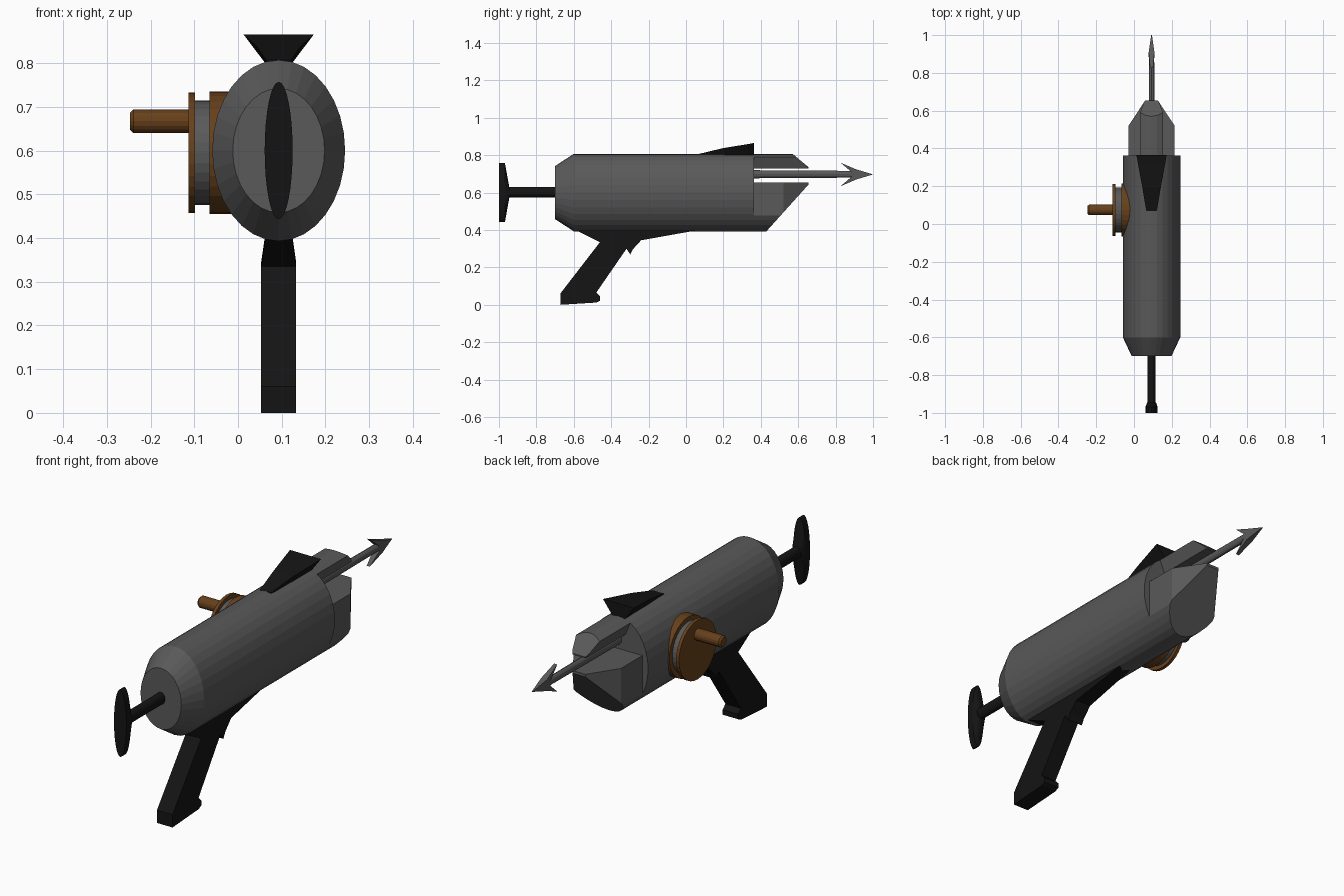
import bpy, bmesh, math
from mathutils import Vector

if "Cube" in bpy.data.objects:
    bpy.data.objects.remove(bpy.data.objects["Cube"])

CX = 0.093  # centre line of the gun


def material(name, rgb):
    m = bpy.data.materials.new(name)
    m.diffuse_color = (*rgb, 1)
    m.use_nodes = True
    m.node_tree.nodes["Principled BSDF"].inputs["Base Color"].default_value = m.diffuse_color
    return m


BLACK = material("black_grip", (0.007, 0.007, 0.007))
WOOD = material("brown_reel", (0.135, 0.052, 0.011))
METAL = material("dark_grey_metal", (0.1, 0.1, 0.1))


def finish(bm, name, mat=METAL):
    bmesh.ops.recalc_face_normals(bm, faces=bm.faces)
    me = bpy.data.meshes.new(name)
    bm.to_mesh(me)
    bm.free()
    ob = bpy.data.objects.new(name, me)
    bpy.context.collection.objects.link(ob)
    me.materials.append(mat)
    return ob


def loft(rings, place, n=32):
    """Capped tube through elliptical rings (position, radius_a, radius_b)."""
    bm = bmesh.new()
    loops = []
    for p, ra, rb in rings:
        angles = [2 * math.pi * i / n for i in range(n)]
        loops.append([bm.verts.new(place(p, ra * math.cos(a), rb * math.sin(a)))
                      for a in angles])
    for lo, hi in zip(loops, loops[1:]):
        for i in range(n):
            j = (i + 1) % n
            bm.faces.new((lo[i], lo[j], hi[j], hi[i]))
    bm.faces.new(loops[0])
    bm.faces.new(loops[-1])
    return bm


def along_y(z):
    return lambda p, a, b: (CX + a, p, z + b)


def along_x(y, z):
    return lambda p, a, b: (p, y + a, z + b)


def plate(profile, half_width):
    """Extrude a (y, z) profile across x; half_width(y, z) sets the thickness."""
    bm = bmesh.new()
    sides = [[bm.verts.new((CX + s * half_width(y, z), y, z)) for y, z in profile]
             for s in (-1, 1)]
    bm.faces.new(sides[0])
    bm.faces.new(sides[1])
    n = len(profile)
    for i in range(n):
        j = (i + 1) % n
        bm.faces.new((sides[0][i], sides[0][j], sides[1][j], sides[1][i]))
    return bm


def cut(bm, co, no):
    """Remove everything on the normal side of a plane and cap the hole."""
    geom = bm.verts[:] + bm.edges[:] + bm.faces[:]
    res = bmesh.ops.bisect_plane(bm, geom=geom, plane_co=Vector(co),
                                 plane_no=Vector(no), clear_outer=True, dist=1e-5)
    edges = [e for e in res["geom_cut"] if isinstance(e, bmesh.types.BMEdge)]
    if edges:
        bmesh.ops.holes_fill(bm, edges=[e for e in edges if e.is_boundary])


# Main barrel with tapered rear
finish(loft([(-0.70, 0.105, 0.142), (-0.60, 0.152, 0.207), (0.363, 0.152, 0.207)],
            along_y(0.6)), "barrel")


# Nose halves, carved from the barrel section with a slot between them
def nose_blank():
    bm = loft([(0.35, 0.152, 0.207), (0.655, 0.152, 0.207)], along_y(0.6))
    for s in (-1, 1):
        cut(bm, (CX + s * 0.122, 0.52, 0.6), (s, 0, 0))
        cut(bm, (CX + s * 0.122, 0.52, 0.6), (s * 0.135, 0.089, 0))
    return bm


lower = nose_blank()
cut(lower, (CX, 0.5, 0.655), (0, 0, 1))
cut(lower, (CX, 0.43, 0.393), (0, 0.25, -0.225))
finish(lower, "lower_nose")

upper = nose_blank()
cut(upper, (CX, 0.5, 0.73), (0, 0, -1))
cut(upper, (CX, 0.57, 0.807), (0, 0.067, 0.08))
for s in (-1, 1):
    cut(upper, (CX + s * 0.06, 0.5, 0.79), (s * 0.06, 0, -0.025))
finish(upper, "upper_nose")

# Harpoon shaft and barbed head
finish(loft([(0.3, 0.016, 0.022), (0.92, 0.014, 0.018)], along_y(0.698), 12),
       "harpoon_shaft")
head = [(1.0, 0.697), (0.91, 0.724), (0.826, 0.76), (0.885, 0.71), (0.885, 0.684),
        (0.826, 0.634), (0.91, 0.67)]
finish(plate(head, lambda y, z: 0.002 if y > 0.95 else (0.015 if y > 0.85 else 0.008)),
       "harpoon_head")

# Rear plunger: rod and tall oval knob
finish(loft([(-0.96, 0.022, 0.028), (-0.69, 0.022, 0.028)], along_y(0.603), 16),
       "plunger_rod", BLACK)
finish(loft([(-1.0, 0.032, 0.157), (-0.968, 0.032, 0.157), (-0.945, 0.024, 0.03)],
            along_y(0.6)), "plunger_knob", BLACK)

# Flared sight on top
sight = bmesh.new()
sections = []
for y, top, w in ((0.07, 0.807, 0.028), (0.2, 0.838, 0.05), (0.33, 0.859, 0.074),
                  (0.364, 0.865, 0.08)):
    sections.append([sight.verts.new((CX + x, y, z)) for x, z in
                     ((-0.027, 0.795), (0.027, 0.795), (w, top), (-w, top))])
for a, b in zip(sections, sections[1:]):
    for i in range(4):
        j = (i + 1) % 4
        sight.faces.new((a[i], a[j], b[j], b[i]))
sight.faces.new(sections[0])
sight.faces.new(sections[-1])
finish(sight, "sight", BLACK)

# Pistol grip with mount and trigger
grip = [(-0.61, 0.41), (-0.46, 0.335), (-0.672, 0.06), (-0.672, 0.0), (-0.48, 0.012),
        (-0.46, 0.022), (-0.46, 0.045), (-0.48, 0.065), (-0.318, 0.30),
        (-0.298, 0.27), (-0.283, 0.298), (-0.24, 0.345), (0.08, 0.402), (0.0, 0.42),
        (-0.55, 0.42)]
finish(plate(grip, lambda y, z: 0.029 if z > 0.38 else 0.04), "grip", BLACK)

# Side reel: wooden flanges, grey spool and crank handle
reel = along_x(0.075, 0.595)
finish(loft([(-0.065, 0.14, 0.14), (0.02, 0.14, 0.14)], reel), "reel_base", WOOD)
finish(loft([(-0.1, 0.119, 0.119), (-0.06, 0.119, 0.119)], reel), "reel_spool")
finish(loft([(-0.113, 0.138, 0.138), (-0.098, 0.138, 0.138)], reel), "reel_flange", WOOD)
finish(loft([(-0.247, 0.02, 0.02), (-0.239, 0.027, 0.027), (-0.11, 0.027, 0.027)],
            along_x(0.075, 0.667), 16), "crank_handle", WOOD)
